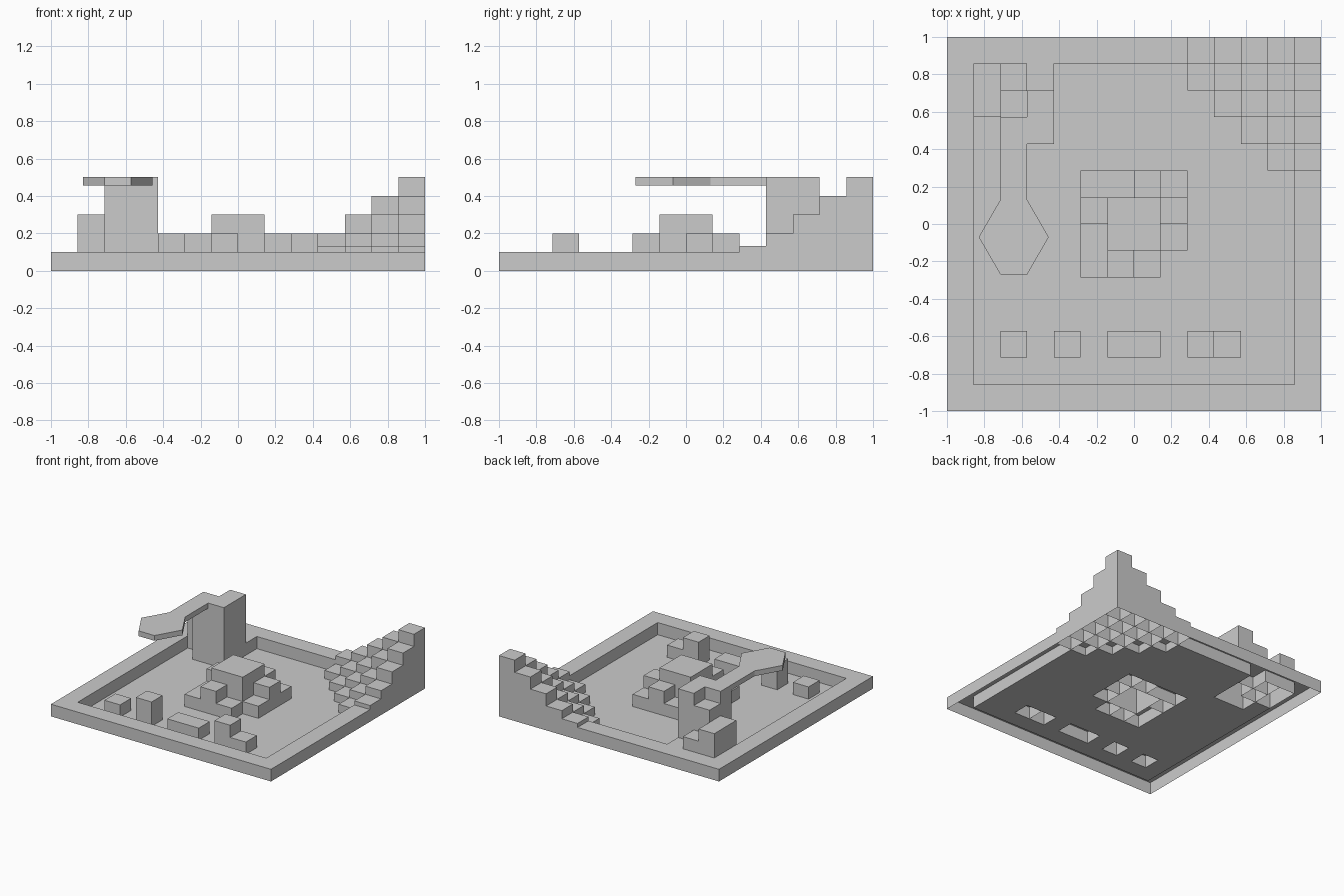
import bpy

if "Cube" in bpy.data.objects:
    bpy.data.objects.remove(bpy.data.objects["Cube"])

N = 7            # half the grid: the board is 14 x 14 cells
C = 1 / N        # cell size

# ---- cell heights of every part: (column, row) -> height ----
rim = {(i, j): 0.1 for i in range(-N, N) for j in range(-N, N)
       if i in (-N, N - 1) or j in (-N, N - 1)}

# stepped mound in the middle
mound = {(i, j): 0.3 for i in (-1, 0) for j in (-1, 0)}
mound.update({(-2, 1): 0.1, (-1, 1): 0.1, (0, 1): 0.2, (1, 1): 0.1,
              (1, 0): 0.2, (1, -1): 0.1, (0, -2): 0.1, (-1, -2): 0.2,
              (-2, -2): 0.1, (-2, -1): 0.1, (-2, 0): 0.2})

# row of blocks along the front
front_blocks = {(-5, -5): 0.1, (-3, -5): 0.2, (-1, -5): 0.1, (0, -5): 0.1,
                (2, -5): 0.2, (3, -5): 0.1}

# diagonal staircase in the back right corner
steps = [0.5, 0.4, 0.3, 0.2, 0.133, 0.067]
stairs = {(i, j): steps[12 - i - j] for i in range(2, N) for j in range(2, N)
          if 12 - i - j < len(steps)}

# winding steps up to the tower on the left
tower = {(-4, 5): 0.1, (-5, 5): 0.2, (-6, 5): 0.3, (-6, 4): 0.3, (-5, 4): 0.4,
         (-4, 4): 0.5, (-4, 3): 0.5, (-5, 3): 0.5}

for cell in stairs:
    rim.pop(cell, None)
parts = {"rim": rim, "center_mound": mound, "front_blocks": front_blocks,
         "corner_stairs": stairs, "tower_steps": tower}
height = {}
for cells in parts.values():
    height.update(cells)
parts["floor"] = {(i, j): 0.0 for i in range(-N, N) for j in range(-N, N)
                  if (i, j) not in height}


def make_object(name, faces):
    """Mesh object from a list of corner-point loops, sharing vertices."""
    index, polys = {}, []
    for face in faces:
        polys.append([index.setdefault(tuple(round(c, 4) for c in p), len(index))
                      for p in face])
    mesh = bpy.data.meshes.new(name)
    mesh.from_pydata(list(index), [], polys)
    mesh.update()
    obj = bpy.data.objects.new(name, mesh)
    bpy.context.collection.objects.link(obj)
    return obj


def cell_faces(cells):
    """Open-bottomed hollow blocks: a top per cell, walls where heights differ."""
    faces = []
    for (i, j), h in cells.items():
        ring = [(i, j), (i + 1, j), (i + 1, j + 1), (i, j + 1)]
        faces.append([(x * C, y * C, h) for x, y in ring])
        for k, (di, dj) in enumerate([(0, -1), (1, 0), (0, 1), (-1, 0)]):
            other = height.get((i + di, j + dj), 0.0)
            if h <= other:
                continue
            (ax, ay), (bx, by) = ring[k], ring[(k + 1) % 4]
            levels = [0.0, other, h] if other > 0 else [0.0, h]
            for lo, hi in zip(levels, levels[1:]):
                faces.append([(ax * C, ay * C, lo), (bx * C, by * C, lo),
                              (bx * C, by * C, hi), (ax * C, ay * C, hi)])
    return faces


for name, cells in parts.items():
    make_object(name, cell_faces(cells))

# ---- thin walkway from the tower ending in a hexagonal platform ----
outline = [(-5 * C, 3 * C), (-5 * C, 0.13), (-0.83, -0.07), (-5 * C, -0.27),
           (-4 * C, -0.27), (-0.456, -0.07), (-4 * C, 0.13), (-4 * C, 3 * C)]
low, high = 0.457, 0.5
walkway = [[(x, y, high) for x, y in outline],
           [(x, y, low) for x, y in reversed(outline)]]
for (ax, ay), (bx, by) in zip(outline, outline[1:]):
    walkway.append([(ax, ay, low), (bx, by, low), (bx, by, high), (ax, ay, high)])
make_object("walkway_platform", walkway)
